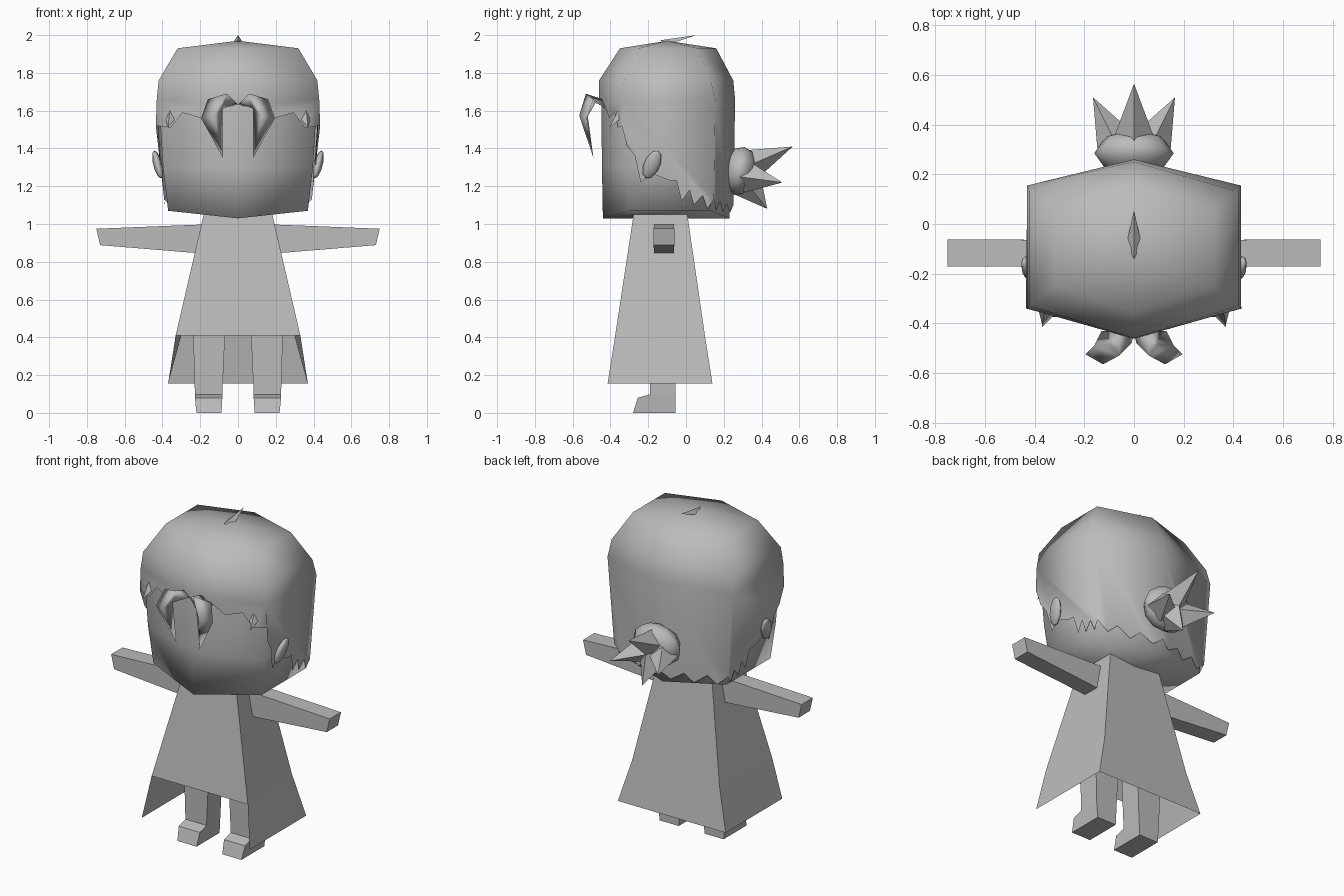
import bpy, bmesh
from mathutils import Vector

cube = bpy.data.objects.get("Cube")
if cube:
    bpy.data.objects.remove(cube)

grey = bpy.data.materials.new("plain grey")
grey.use_nodes = True
grey.diffuse_color = (0.5, 0.5, 0.5, 1)
grey.node_tree.nodes["Principled BSDF"].inputs["Base Color"].default_value = (0.5, 0.5, 0.5, 1)


def build(name, verts, faces, smooth=False, flip=False):
    """Make a mesh object with consistent normals."""
    bm = bmesh.new()
    vs = [bm.verts.new(v) for v in verts]
    for f in faces:
        bm.faces.new([vs[i] for i in f])
    bmesh.ops.recalc_face_normals(bm, faces=bm.faces)
    for f in bm.faces:
        f.smooth = smooth
    mesh = bpy.data.meshes.new(name)
    bm.to_mesh(mesh)
    bm.free()
    mesh.materials.append(grey)
    ob = bpy.data.objects.new(name, mesh)
    bpy.context.collection.objects.link(ob)
    return ob


def loft(name, rings, tip=None, caps=(True, True), smooth=False):
    """Bridge closed rings of equal size, ending in a cap or a tip."""
    n = len(rings[0])
    verts = [p for r in rings for p in r]
    faces = [(k * n + i, k * n + (i + 1) % n, (k + 1) * n + (i + 1) % n, (k + 1) * n + i)
             for k in range(len(rings) - 1) for i in range(n)]
    last = (len(rings) - 1) * n
    if caps[0]:
        faces.append(tuple(range(n)))
    if tip:
        verts.append(tip)
        faces += [(last + i, last + (i + 1) % n, len(verts) - 1) for i in range(n)]
    elif caps[1]:
        faces.append(tuple(range(last, last + n)))
    return build(name, verts, faces, smooth)


def mirror(pts, s):
    return [(s * x, y, z) for x, y, z in pts]


def blob(name, centre, radii, tilt=0, segs=8, rings=5):
    bm = bmesh.new()
    bmesh.ops.create_uvsphere(bm, u_segments=segs, v_segments=rings, radius=1)
    for f in bm.faces:
        f.smooth = True
    mesh = bpy.data.meshes.new(name)
    bm.to_mesh(mesh)
    bm.free()
    mesh.materials.append(grey)
    ob = bpy.data.objects.new(name, mesh)
    ob.location, ob.scale, ob.rotation_euler = centre, radii, tilt
    bpy.context.collection.objects.link(ob)


def spike(name, base, tip, radius):
    """Four-sided pointed lock of hair."""
    base, tip = Vector(base), Vector(tip)
    rot = (tip - base).to_track_quat("Z", "Y")
    ring = [base + rot @ Vector(d) * radius for d in ((1, 0, 0), (0, 1, 0), (-1, 0, 0), (0, -1, 0))]
    loft(name, [ring], tip=tip)


# Hair outline by height: z, front y, half width, front corner y, back corner y, back y
OUTLINE = [(1.93, -.35, .32, -.25, .06, .16), (1.76, -.46, .42, -.33, .13, .25),
           (1.66, -.462, .43, -.34, .155, .26), (1.52, -.46, .435, -.34, .165, .268),
           (1.08, -.445, .385, -.31, .145, .25)]


def hex_corners(z):
    """Six-sided section of the hair at a height, front first."""
    a, b = next(((p, q) for p, q in zip(OUTLINE, OUTLINE[1:]) if p[0] >= z >= q[0]), OUTLINE[-2:])
    k = (a[0] - z) / (a[0] - b[0])
    f, w, cf, cb, r = (p + (q - p) * k for p, q in zip(a[1:], b[1:]))
    return [Vector(c) for c in ((0, f, z), (w, cf, z), (w, cb, z), (0, r, z), (-w, cb, z), (-w, cf, z))]


# Hairline: position along the half outline (whole numbers are corners), height
HAIRLINE = [(0, 1.63), (.25, 1.63), (.45, 1.56), (.68, 1.59), (.82, 1.51), (1, 1.52),
            (1.04, 1.42), (1.12, 1.36), (1.17, 1.22), (1.28, 1.27), (1.5, 1.23), (1.57, 1.23),
            (1.63, 1.12), (1.72, 1.18), (1.77, 1.1), (1.87, 1.15), (1.93, 1.08), (2, 1.13),
            (2.15, 1.07), (2.3, 1.12), (2.5, 1.06), (2.65, 1.11), (2.85, 1.06), (3, 1.1)]

# Hair shell: crown, stacked sections, then jagged panels down to the hairline
verts = [Vector((0, -.1, 1.97))]
for row in OUTLINE[:3]:
    verts += hex_corners(row[0])
faces = []
for i in range(6):
    j = (i + 1) % 6
    faces += [(0, 1 + i, 1 + j), (1 + i, 7 + i, 7 + j, 1 + j), (7 + i, 13 + i, 13 + j, 7 + j)]
full = HAIRLINE + [(6 - t, z) for t, z in reversed(HAIRLINE[1:-1])]
start = len(verts)
for t, z in full:
    c = hex_corners(z)
    i = int(t)
    verts.append(c[i].lerp(c[(i + 1) % 6], t - i))
for i in range(6):
    low = [start + k % len(full) for k in range(len(full) + 1)
           if i <= (full[k][0] if k < len(full) else 6) <= i + 1]
    faces.append(tuple([13 + (i + 1) % 6, 13 + i] + low))
build("hair", verts, faces, smooth=True)


# Head: inner six-sided block with a ridge under the chin
def head_ring(z, f, w, cf, cb, r, zc):
    return [(0, f, zc), (w, cf, z), (w, cb, z), (0, r, zc), (-w, cb, z), (-w, cf, z)]


rings = [head_ring(1.07, -.44, .37, -.3, .13, .23, 1.03),
         head_ring(1.3, -.445, .397, -.315, .14, .24, 1.3),
         head_ring(1.6, -.448, .415, -.325, .14, .245, 1.61),
         head_ring(1.75, -.43, .40, -.3, .11, .22, 1.75)]
faces = [(0, 1, 2, 3), (0, 3, 4, 5), (18, 19, 20, 21, 22, 23)]
faces += [(k + i, k + (i + 1) % 6, k + 6 + (i + 1) % 6, k + 6 + i) for k in (0, 6, 12) for i in range(6)]
build("head", [p for r in rings for p in r], faces, smooth=True)

# Robe: open below, with the front panel stopping short of the hem
top = [(-.17, -.27, 1.1), (.17, -.27, 1.1), (.17, 0, 1.1), (-.17, 0, 1.1)]
mid = [(-.33, -.375, .41), (.33, -.375, .41), (.30, .10, .41), (-.30, .10, .41)]
hem = [(-.37, -.415, .155), (.37, -.415, .155), (.37, .14, .155), (-.37, .14, .155)]
faces = [(i, (i + 1) % 4, 4 + (i + 1) % 4, 4 + i) for i in range(4)]
faces += [(4 + i, 4 + (i + 1) % 4, 8 + (i + 1) % 4, 8 + i) for i in (1, 2, 3)]
build("robe", top + mid + hem, faces + [(0, 1, 2, 3)])

for s, side in ((1, "left"), (-1, "right")):
    # Arms
    root = [(.12, -.168, .838), (.12, -.065, .838), (.12, -.065, 1.0), (.12, -.168, 1.0)]
    hand = [(.73, -.172, .888), (.73, -.062, .888), (.75, -.062, .975), (.75, -.172, .975)]
    loft(side + "_arm", [mirror(root, s), mirror(hand, s)])

    # Legs with a stepped foot
    sections = [(.5, .065, .24, -.19, -.05), (.1, .083, .228, -.19, -.055), (0, .088, .22, -.19, -.055)]
    loft(side + "_leg", [mirror([(a, f, z), (b, f, z), (b, r, z), (a, r, z)], s)
                         for z, a, b, f, r in sections])
    heel = [(.083, -.185, .1), (.228, -.185, .1), (.22, -.185, 0), (.088, -.185, 0)]
    toe = [(.083, -.255, .08), (.228, -.255, .08), (.22, -.28, 0), (.088, -.28, 0)]
    loft(side + "_foot", [mirror(heel, s), mirror(toe, s)])

    # Ears
    blob(side + "_ear", (s * .425, -.18, 1.315), (.024, .043, .082), (-.4, s * .25, 0))

    # Curled locks over the forehead
    lock = [[(.0, -.44, 1.63), (.13, -.43, 1.61), (.06, -.44, 1.66)],
            [(.01, -.48, 1.64), (.16, -.49, 1.66), (.06, -.53, 1.69)],
            [(.08, -.525, 1.61), (.195, -.525, 1.56), (.125, -.565, 1.575)]]
    loft(side + "_forelock", [mirror(r, s) for r in lock], tip=(s * .08, -.49, 1.35), smooth=True)

    # Small forward tips beside the face
    loft(side + "_temple_tip", [mirror([(.33, -.36, 1.56), (.385, -.345, 1.56), (.36, -.35, 1.62)], s)],
         tip=(s * .37, -.405, 1.51))

    # Side spikes of the hair bun
    spike(side + "_bun_spike", (s * .07, .32, 1.25), (s * .165, .51, 1.22), .085)

# Hair bun with its middle spikes, and the small tuft on the crown
blob("hair_bun", (0, .285, 1.28), (.16, .095, .13), (-.2, 0, 0), 8, 6)
spike("bun_top_spike", (0, .31, 1.30), (0, .565, 1.41), .095)
spike("bun_low_spike", (0, .31, 1.23), (0, .43, 1.08), .10)
loft("crown_tuft", [[(-.03, -.08, 1.955), (.03, -.08, 1.955), (0, -.14, 1.972)]], tip=(0, .055, 2.0))
